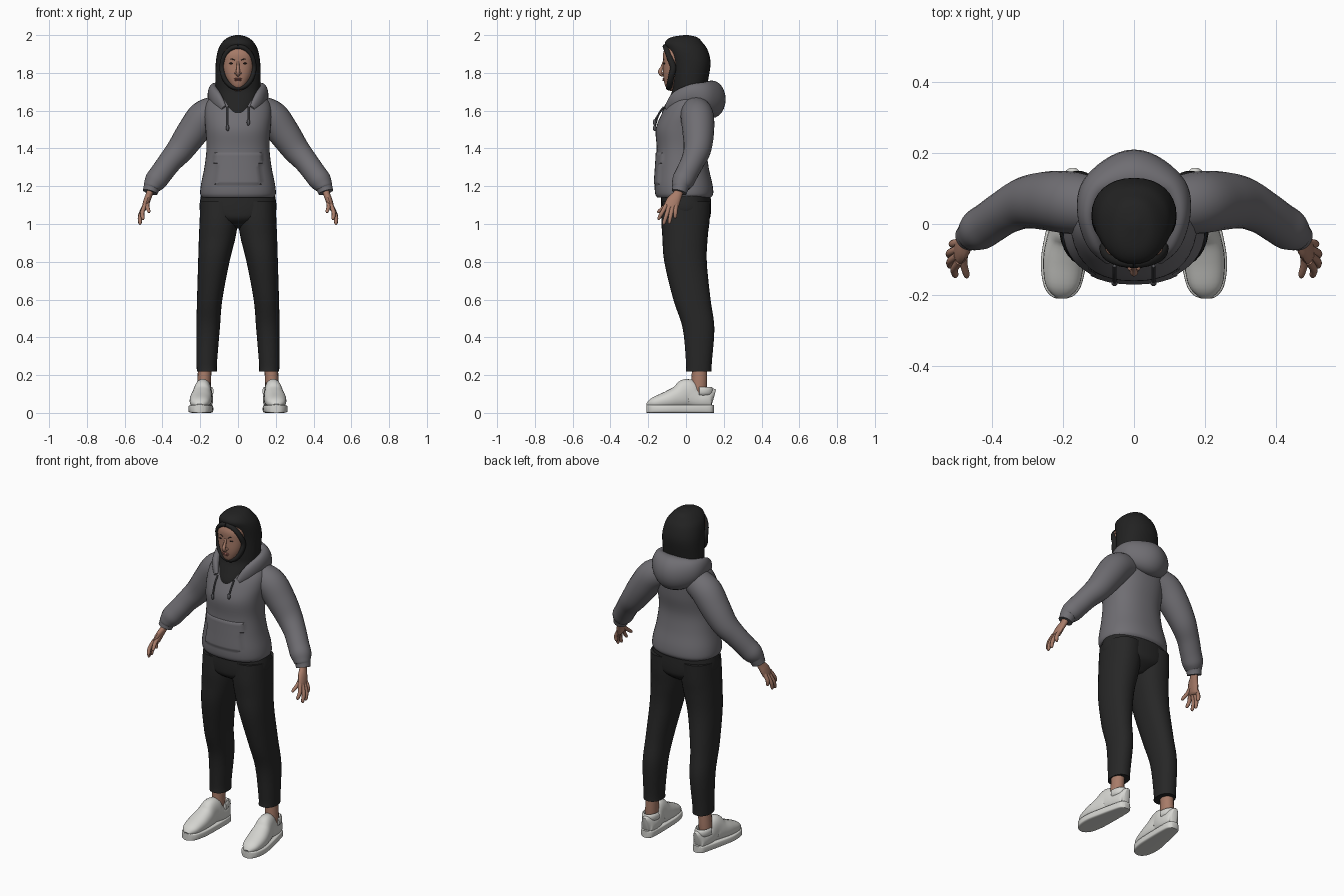
import bpy, bmesh, math
from mathutils import Vector

cube = bpy.data.objects.get("Cube")
if cube:
    bpy.data.objects.remove(cube, do_unlink=True)


def material(name, *rgb):
    m = bpy.data.materials.new(name)
    m.use_nodes = True
    m.diffuse_color = (*rgb, 1)
    m.node_tree.nodes["Principled BSDF"].inputs["Base Color"].default_value = (*rgb, 1)
    return m


grey = material("grey fleece", .16, .155, .17)
charcoal = material("charcoal cloth", .02, .02, .02)
black = material("black scarf cloth", .016, .016, .016)
white = material("off white leather", .66, .66, .63)
skin = material("skin", .39, .2, .14)
lip = material("lip", .3, .11, .09)
dark = material("dark brown", .03, .02, .018)
cord = material("dark grey cord", .09, .09, .1)
parts = []


def spline(rows, steps=5):
    """Smoothly interpolate rows of numbers."""
    out, last = [], len(rows) - 1
    for i in range(last):
        quad = zip(rows[max(i - 1, 0)], rows[i], rows[i + 1], rows[min(i + 2, last)])
        quad = list(quad)
        for s in range(steps):
            t = s / steps
            out.append([.5 * (2 * b + (c - a) * t + (2 * a - 5 * b + 4 * c - d) * t * t
                              + (3 * b - a - 3 * c + d) * t ** 3) for a, b, c, d in quad])
    return out + [list(rows[last])]


def outline(power, sides):
    """Unit superellipse."""
    pts = []
    for k in range(sides):
        a = math.tau * k / sides
        pts.append([math.copysign(abs(v) ** (2 / power), v) for v in (math.cos(a), math.sin(a))])
    return pts


def build(name, rings, mat, mirror=False):
    bm = bmesh.new()
    loops = [[bm.verts.new(p) for p in ring] for ring in rings]
    n = len(loops[0])
    for a, b in zip(loops, loops[1:]):
        for k in range(n):
            j = (k + 1) % n
            bm.faces.new((a[k], a[j], b[j], b[k]))
    bm.faces.new(loops[0][::-1])
    bm.faces.new(loops[-1])
    bmesh.ops.recalc_face_normals(bm, faces=bm.faces)
    mesh = bpy.data.meshes.new(name)
    bm.to_mesh(mesh)
    bm.free()
    mesh.materials.append(mat)
    ob = bpy.data.objects.new(name, mesh)
    bpy.context.collection.objects.link(ob)
    if mirror:
        ob.modifiers.new("Mirror", 'MIRROR').use_mirror_merge = False
    parts.append(ob)
    return ob


def loft(name, rows, mat, mirror=False, power=2.2, sides=32):
    """Level rings: height, centre x, half width, front y, back y."""
    rings = []
    for z, cx, rx, front, back in spline(rows):
        cy, ry = (front + back) / 2, (back - front) / 2
        rings.append([(cx + rx * u, cy + ry * v, z) for u, v in outline(power, sides)])
    return build(name, rings, mat, mirror)


def tube(name, rows, mat, mirror=False, ref=(0, 1, 0), power=2, sides=16, steps=5):
    """Sweep along points: x, y, z, radius along ref, optional radius across."""
    rows = [r if len(r) == 5 else (*r, r[3]) for r in rows]
    path, rings = spline(rows, steps), []
    for i, (x, y, z, ra, rb) in enumerate(path):
        t = Vector(path[min(i + 1, len(path) - 1)][:3]) - Vector(path[max(i - 1, 0)][:3])
        side = t.cross(Vector(ref)).normalized()
        up = side.cross(t).normalized()
        ra, rb = max(ra, .001), max(rb, .001)
        rings.append([Vector((x, y, z)) + up * ra * u + side * rb * v
                      for u, v in outline(power, sides)])
    return build(name, rings, mat, mirror)


def blob(name, centre, size, mat, mirror=False):
    """Small ellipsoid."""
    x, y, z = centre
    rings = []
    for k in range(9):
        a = math.pi * (k + .05) / 8.1
        rings.append([(x + size[0] * math.sin(a) * u, y + size[1] * math.sin(a) * v,
                       z - size[2] * math.cos(a)) for u, v in outline(2, 16)])
    return build(name, rings, mat, mirror)


# Trousers
loft("trouser_legs", [(.22, .165, .053, 0, .135), (.27, .165, .054, 0, .137),
                      (.45, .158, .062, -.018, .15), (.6, .15, .067, -.067, .13),
                      (.8, .128, .083, -.115, .11), (.93, .11, .097, -.125, .115),
                      (1.02, .102, .101, -.13, .125), (1.12, .1, .1, -.125, .13)],
     charcoal, True)
loft("trouser_seat", [(.975, 0, .04, -.05, .06), (1.02, 0, .15, -.12, .12),
                      (1.07, 0, .202, -.133, .132), (1.16, 0, .195, -.13, .13)], charcoal)

# Hooded top: body with raised front pocket
body = loft("hoodie_body", [(1.14, 0, .19, -.152, .132), (1.16, 0, .2, -.163, .144),
                            (1.21, 0, .196, -.166, .14), (1.3, 0, .178, -.16, .12),
                            (1.4, 0, .167, -.155, .11), (1.5, 0, .172, -.16, .125),
                            (1.58, 0, .178, -.13, .13), (1.64, 0, .168, -.095, .13),
                            (1.69, 0, .125, -.06, .12), (1.72, 0, .08, -.03, .1)],
            grey, power=2.3, sides=40)
bm = bmesh.new()
bm.from_mesh(body.data)
pocket = []
for f in bm.faces:
    c = f.calc_center_median()
    if f.normal.y < -.3 and abs(c.x) < .12 and 1.21 < c.z < 1.37:
        pocket.append(f)
bmesh.ops.inset_region(bm, faces=pocket, thickness=.006, depth=.005)
bm.to_mesh(body.data)
bm.free()

# Sleeves with gathered cuffs
tube("sleeves", [(.11, .05, 1.6, .08), (.18, .06, 1.565, .088), (.245, .065, 1.48, .083),
                 (.305, .06, 1.395, .073), (.36, .035, 1.33, .063), (.405, .005, 1.27, .06),
                 (.435, -.015, 1.23, .059), (.452, -.027, 1.203, .049),
                 (.458, -.03, 1.19, .043), (.465, -.036, 1.168, .04)],
     grey, True, sides=24)

# Lowered hood draped round the neck
half = [(.075, -.1, 1.61, .02, .012), (.11, -.05, 1.655, .045, .025),
        (.13, .03, 1.685, .055, .03), (.1, .1, 1.675, .08, .05)]
tube("lowered_hood", half + [(0, .135, 1.66, .1, .075)]
     + [(-p[0], *p[1:]) for p in reversed(half)], grey, ref=(0, 0, 1), sides=24, steps=7)

# Drawstrings
for side, end in ((-1, 1.52), (1, 1.55)):
    x = side * .055
    tube("drawstring", [(x, -.118, 1.62, .005), (x, -.145, 1.58, .005),
                        (x, -.164, end, .005)], cord, sides=8)
    blob("drawstring_knot", (x, -.166, end - .012), (.009, .009, .017), cord)

# Headscarf with rim round the face
loft("headscarf", [(1.565, 0, .02, -.125, -.06), (1.6, 0, .068, -.125, 0),
                   (1.65, 0, .108, -.1, .09), (1.7, 0, .117, -.075, .108),
                   (1.75, 0, .12, -.073, .115), (1.85, 0, .118, -.08, .13),
                   (1.92, 0, .106, -.1, .115), (1.96, 0, .085, -.112, .088),
                   (1.988, 0, .053, -.08, .06), (2, 0, .012, -.01, .012)], black)
rim = []
for k in range(17):
    a = math.tau * k / 16
    c = math.cos(a)
    y = -.068 - (.04 * c if c > 0 else -.022 * c)
    rim.append((.085 * math.sin(a), y, 1.83 + .11 * c, .016, .013))
tube("headscarf_rim", rim, black, sides=12, steps=3)

# Face
loft("face", [(1.705, 0, .02, -.085, -.02), (1.725, 0, .04, -.107, 0),
              (1.76, 0, .06, -.117, 0), (1.8, 0, .074, -.121, 0), (1.85, 0, .081, -.121, 0),
              (1.9, 0, .079, -.122, 0), (1.945, 0, .06, -.105, 0)], skin)
tube("nose", [(0, -.117, 1.86, .006), (0, -.127, 1.83, .008), (0, -.137, 1.807, .011),
              (0, -.128, 1.793, .012), (0, -.115, 1.788, .006)], skin, ref=(1, 0, 0), sides=12)
blob("nostril_wings", (.011, -.122, 1.799), (.008, .01, .007), skin, True)
blob("eyes", (.033, -.113, 1.85), (.014, .007, .005), dark, True)
tube("eyebrows", [(.016, -.121, 1.867, .002), (.034, -.117, 1.874, .003),
                  (.054, -.105, 1.868, .001)], dark, True, sides=8)
blob("upper_lip", (0, -.117, 1.769), (.022, .008, .004), lip)
blob("lower_lip", (0, -.117, 1.761), (.019, .008, .005), lip)

# Hands
tube("palms", [(.46, -.03, 1.2, .024, .02), (.469, -.043, 1.16, .025, .018),
               (.482, -.065, 1.125, .036, .018), (.493, -.08, 1.09, .036, .015),
               (.496, -.084, 1.075, .026, .008)], skin, True)
fingers = {"index": ((.492, -.105, 1.1), (.505, -.148, 1.022)),
           "middle": ((.497, -.09, 1.09), (.521, -.12, .996)),
           "ring": ((.497, -.072, 1.09), (.523, -.09, 1)),
           "little": ((.492, -.053, 1.1), (.513, -.058, 1.03)),
           "thumb": ((.473, -.06, 1.135), (.472, -.152, 1.06))}
for label, (base, tip) in fingers.items():
    a, b = Vector(base), Vector(tip)
    bend = Vector((.008, 0, 0))
    tube(label + "_fingers", [(*a, .012), (*(a.lerp(b, .5) + bend), .011),
                              (*a.lerp(b, .9), .009), (*b, .002)],
         skin, True, ref=(1, 0, 0), sides=10)

# Ankles and shoes
tube("ankles", [(.182, .065, .08, .042, .036), (.18, .07, .15, .042, .036),
                (.175, .072, .25, .04, .036)], skin, True)
sole = [(.203, -.21, .015), (.203, -.2, .035), (.202, -.17, .054), (.198, -.1, .064),
        (.187, 0, .056), (.178, .08, .047), (.173, .13, .037), (.172, .147, .018)]
tube("shoe_soles", [(x, y, .021, .021, w) for x, y, w in sole],
     white, True, ref=(0, 0, 1), power=6, sides=32)
upper = [(.203, -.203, .05, .02), (.202, -.17, .082, .048), (.198, -.1, .114, .058),
         (.191, -.04, .145, .054), (.186, .005, .18, .046), (.182, .03, .155, .046),
         (.178, .06, .125, .046), (.175, .1, .118, .043), (.173, .13, .13, .034),
         (.172, .144, .125, .016)]
tube("shoe_uppers", [(x, y, h / 2 + .01, h / 2 - .01, w) for x, y, h, w in upper],
     white, True, ref=(0, 0, 1), power=2.3, sides=24)
# Heel collar around the ankle
collar = []
for k in range(9):
    a = math.pi * k / 8
    collar.append((.178 + .04 * math.cos(a), .07 + .065 * math.sin(a), .115, .022, .009))
tube("shoe_collars", collar, white, True, ref=(0, 0, 1), sides=10, steps=2)

# Smooth shading with crisp hems
bpy.ops.object.select_all(action='DESELECT')
for ob in parts:
    ob.select_set(True)
bpy.context.view_layer.objects.active = body
bpy.ops.object.shade_smooth_by_angle(angle=math.radians(40))
